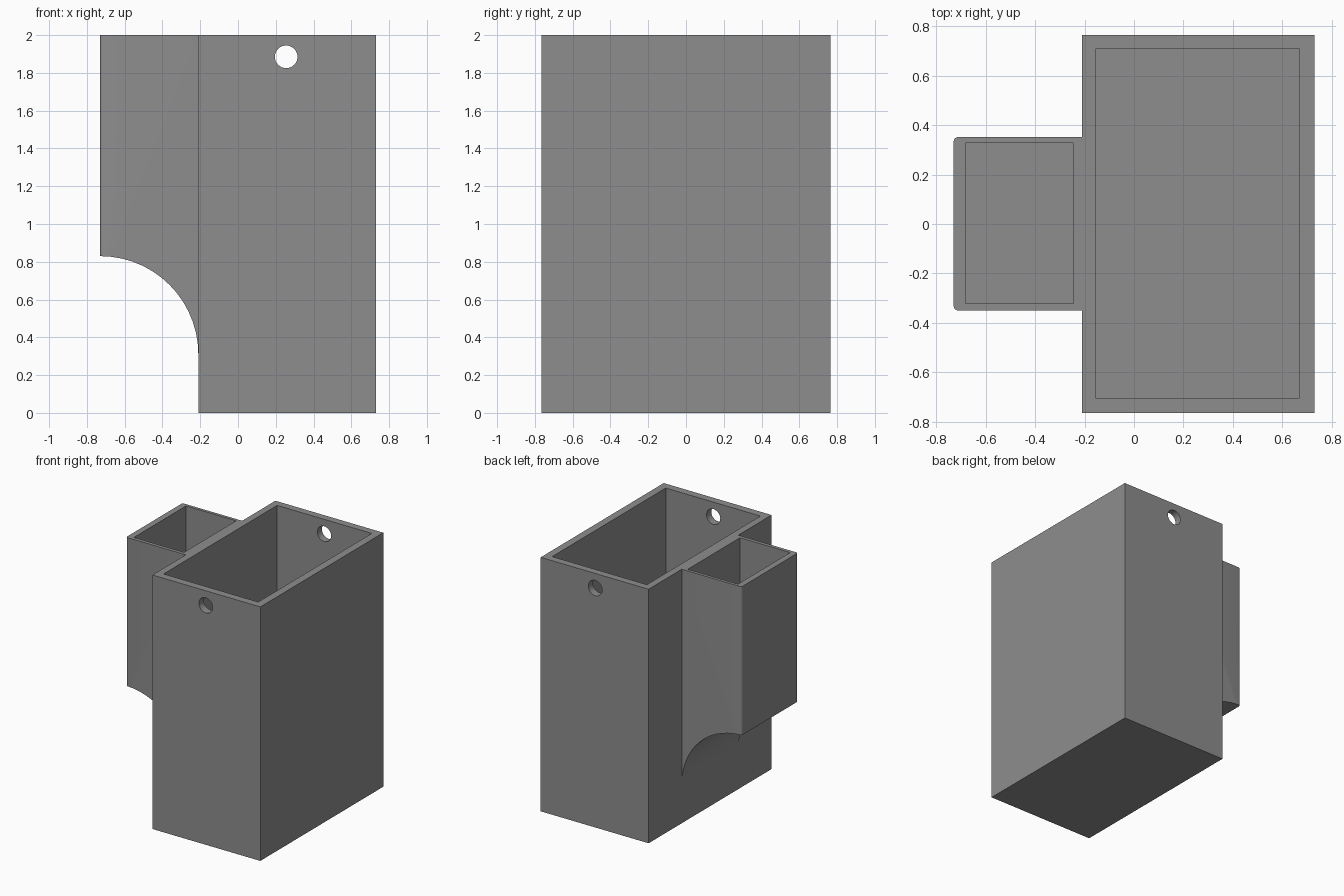
import bpy, bmesh, math

if "Cube" in bpy.data.objects:
    bpy.data.objects.remove(bpy.data.objects["Cube"])

grey = bpy.data.materials.new("mid grey")
grey.diffuse_color = (0.27, 0.27, 0.27, 1)
grey.use_nodes = True
grey.node_tree.nodes["Principled BSDF"].inputs["Base Color"].default_value = grey.diffuse_color


def prism(name, outline, lift, vec):
    """Extrude a closed outline; lift maps each 2D point to 3D."""
    bm = bmesh.new()
    face = bm.faces.new([bm.verts.new(lift(*p)) for p in outline])
    ext = bmesh.ops.extrude_face_region(bm, geom=[face])
    moved = [v for v in ext["geom"] if isinstance(v, bmesh.types.BMVert)]
    bmesh.ops.translate(bm, verts=moved, vec=vec)
    bmesh.ops.recalc_face_normals(bm, faces=bm.faces)
    mesh = bpy.data.meshes.new(name)
    bm.to_mesh(mesh)
    bm.free()
    mesh.materials.append(grey)
    obj = bpy.data.objects.new(name, mesh)
    bpy.context.collection.objects.link(obj)
    return obj


def box(name, x0, x1, y0, y1, z0, z1):
    return prism(name, [(x0, y0), (x1, y0), (x1, y1), (x0, y1)],
                 lambda x, y: (x, y, z0), (0, 0, z1 - z0))


def apply_modifier(obj, mod):
    bpy.context.view_layer.objects.active = obj
    bpy.ops.object.modifier_apply(modifier=mod.name)


def combine(obj, other, operation):
    mod = obj.modifiers.new(operation.lower(), "BOOLEAN")
    mod.operation, mod.solver, mod.object = operation, "EXACT", other
    apply_modifier(obj, mod)
    bpy.data.objects.remove(other)


# Main bin
body = box("double_bin", -0.21, 0.73, -0.765, 0.765, 0, 2)

# Side pocket: concave quarter-round underside running down into the bin wall
R, CX, CZ, STEPS = 0.52, -0.73, 0.31, 14
arc = [(CX + R * math.sin(a), CZ + R * math.cos(a))
       for a in (i * math.pi / 2 / STEPS for i in range(STEPS + 1))]
profile = arc + [(-0.18, CZ), (-0.18, 2), (CX, 2)]
pocket = prism("side_pocket", profile, lambda x, z: (x, -0.35, z), (0, 0.702, 0))

# Slightly rounded outer upright corners of the pocket
bm = bmesh.new()
bm.from_mesh(pocket.data)
corners = [e for e in bm.edges
           if all(abs(v.co.x - CX) < 1e-4 for v in e.verts)
           and abs(e.verts[0].co.z - e.verts[1].co.z) > 0.5]
bmesh.ops.bevel(bm, geom=corners, offset=0.018, segments=4, profile=0.5, affect="EDGES")
bm.to_mesh(pocket.data)
bm.free()
combine(body, pocket, "UNION")

# Hollow interiors
combine(body, box("bin_cavity", -0.155, 0.67, -0.705, 0.708, 0.06, 2.2), "DIFFERENCE")
combine(body, box("pocket_cavity", -0.682, -0.245, -0.322, 0.328, 0.88, 2.2), "DIFFERENCE")

# Hanging hole through the front and back walls
circle = [(0.255 + 0.06 * math.cos(t), 1.885 + 0.06 * math.sin(t))
          for t in (i * math.tau / 32 for i in range(32))]
combine(body, prism("hole_cutter", circle, lambda x, z: (x, -1, z), (0, 2, 0)), "DIFFERENCE")

# Smooth curves, crisp edges
bpy.context.view_layer.objects.active = body
body.select_set(True)
bpy.ops.object.shade_smooth_by_angle(angle=math.radians(30))
